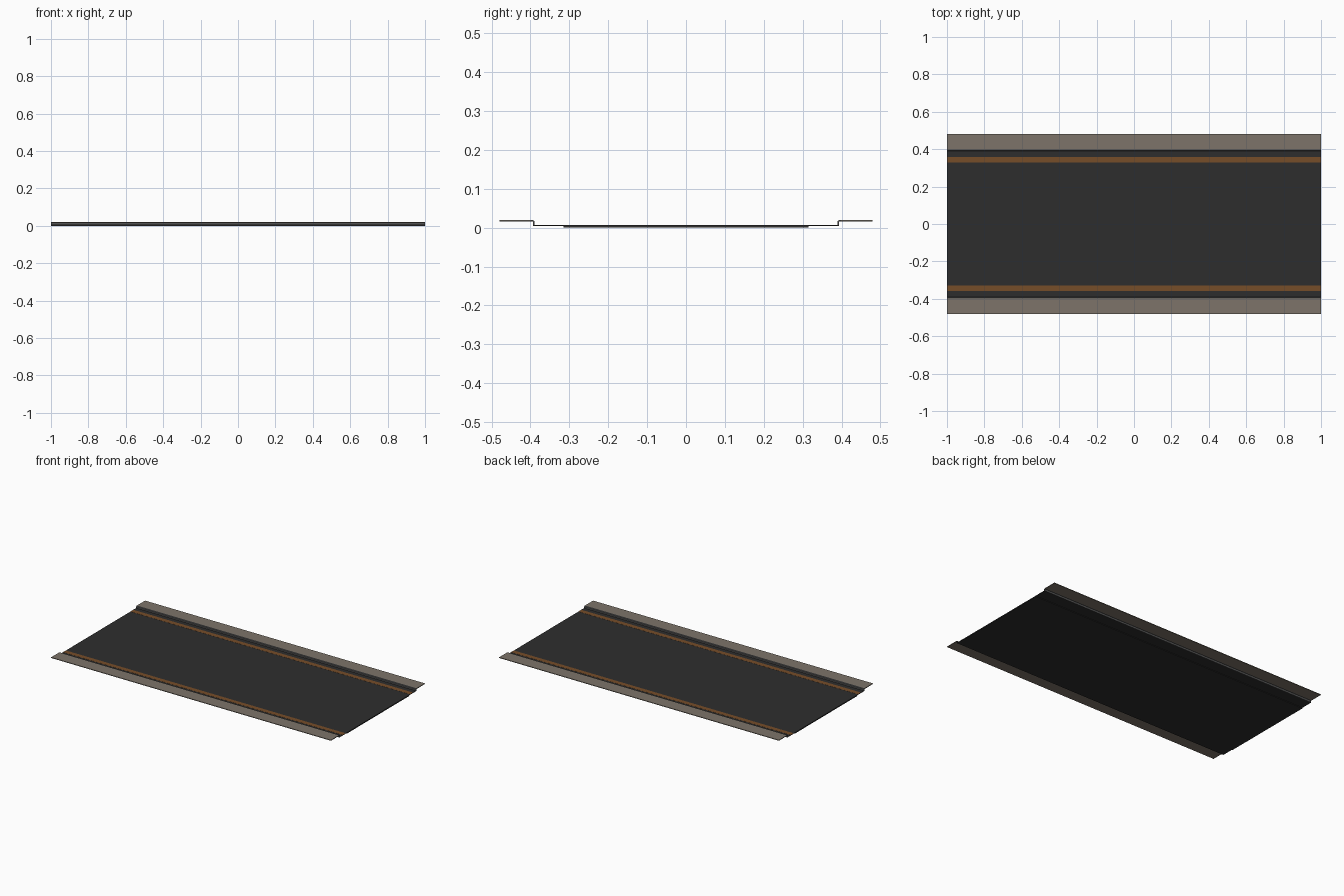
import bpy

if "Cube" in bpy.data.objects:
    bpy.data.objects.remove(bpy.data.objects["Cube"])

def material(name, rgb):
    m = bpy.data.materials.new(name)
    m.diffuse_color = (*rgb, 1)
    m.use_nodes = True
    m.node_tree.nodes["Principled BSDF"].inputs["Base Color"].default_value = m.diffuse_color
    return m

ASPHALT = material("dark asphalt", (0.027, 0.027, 0.027))
PAVING = material("warm grey paving", (0.205, 0.175, 0.142))
KERB = material("grey kerb", (0.09, 0.09, 0.09))
PAINT = material("orange line paint", (0.18, 0.074, 0.022))

def extrude(name, profile, mat, side=1):
    """Closed (y, z) profile swept along the full road length."""
    n = len(profile)
    verts = [(x, y * side, z) for x in (-1, 1) for y, z in profile]
    faces = [(i, (i + 1) % n, n + (i + 1) % n, n + i) for i in range(n)]
    faces += [tuple(reversed(range(n))), tuple(range(n, 2 * n))]
    if side < 0:
        faces = [f[::-1] for f in faces]
    mesh = bpy.data.meshes.new(name)
    mesh.from_pydata(verts, [], faces)
    mesh.materials.append(mat)
    ob = bpy.data.objects.new(name, mesh)
    bpy.context.collection.objects.link(ob)
    return ob

def slab(name, y0, y1, z0, z1, mat, side=1):
    return extrude(name, [(y0, z0), (y1, z0), (y1, z1), (y0, z1)], mat, side)

# Road surface and the thin bed under its middle
slab("road_surface", -0.392, 0.392, 0.004, 0.0065, ASPHALT)
slab("road_bed", -0.315, 0.315, 0.0, 0.004, ASPHALT)

for side, label in ((1, "back"), (-1, "front")):
    # Painted edge line
    slab(label + "_edge_line", 0.329, 0.359, 0.0064, 0.0071, PAINT, side)
    # Raised pavement
    slab(label + "_pavement", 0.398, 0.48, 0.016, 0.020, PAVING, side)
    # Kerb with a chamfered top edge
    extrude(label + "_kerb", [(0.389, 0.004), (0.393, 0.004), (0.393, 0.016),
                              (0.398, 0.016), (0.398, 0.020), (0.392, 0.019),
                              (0.389, 0.016)], KERB, side)
